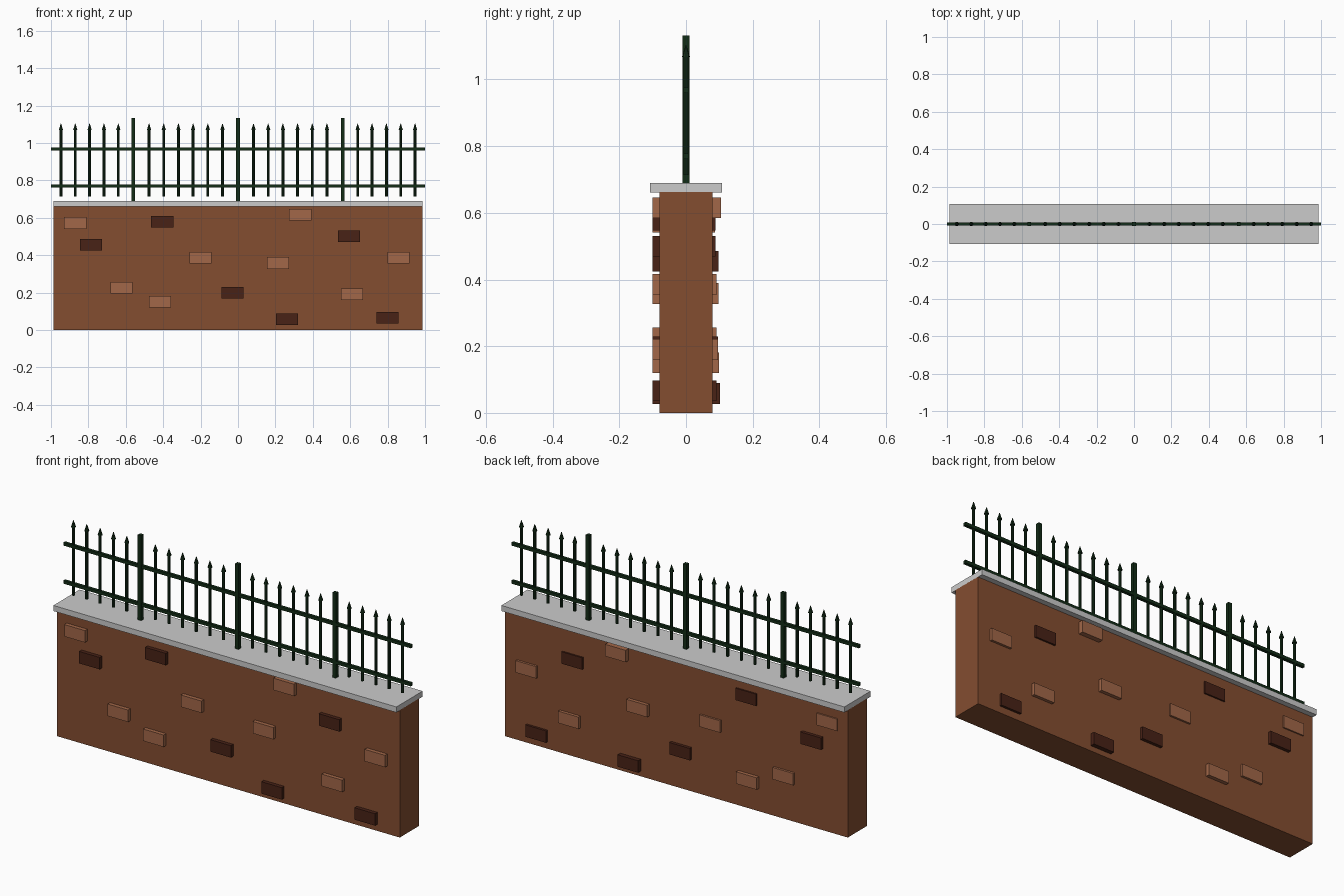
import bpy, bmesh
from mathutils import Matrix, Vector

if "Cube" in bpy.data.objects:
    bpy.data.objects.remove(bpy.data.objects["Cube"])


def material(name, rgb):
    m = bpy.data.materials.new(name)
    m.diffuse_color = (*rgb, 1)
    m.use_nodes = True
    m.node_tree.nodes["Principled BSDF"].inputs["Base Color"].default_value = m.diffuse_color
    return m


BRICK = material("brick", (0.23, 0.075, 0.03))
LIGHT = material("light_brick", (0.36, 0.135, 0.065))
DARK = material("dark_brick", (0.065, 0.016, 0.008))
IRON = material("green_iron", (0.006, 0.025, 0.008))


def finish(name, bm, mat=None):
    me = bpy.data.meshes.new(name)
    bm.to_mesh(me)
    bm.free()
    ob = bpy.data.objects.new(name, me)
    bpy.context.collection.objects.link(ob)
    if mat:
        me.materials.append(mat)
    return ob


def box(bm, lo, hi):
    lo, hi = Vector(lo), Vector(hi)
    mat = Matrix.Translation((lo + hi) / 2) @ Matrix.Diagonal((*(hi - lo), 1))
    bmesh.ops.create_cube(bm, size=1, matrix=mat)


def rod(bm, x, z0, z1, r0, r1, sides=8):
    bmesh.ops.create_cone(bm, cap_ends=True, segments=sides, radius1=r0, radius2=r1,
                          depth=z1 - z0, matrix=Matrix.Translation((x, 0, (z0 + z1) / 2)))


# Wall body and coping slab
bm = bmesh.new()
box(bm, (-0.987, -0.08, 0), (0.987, 0.08, 0.663))
finish("wall", bm, BRICK)
bm = bmesh.new()
box(bm, (-0.987, -0.108, 0.661), (0.987, 0.108, 0.69))
finish("coping", bm)

# Accent bricks run through the wall: x, z, back end
light = [(-.87, .572, .087), (.333, .615, .105), (-.2, .385, .09), (.214, .358, .098),
         (.857, .385, .092), (-.622, .225, .092), (-.417, .15, .099), (.61, .19, .096)]
dark = [(-.405, .578, .088), (-.785, .455, .097), (.594, .5, .089),
        (-.03, .198, .096), (.263, .058, .102), (.8, .066, .092)]
for name, bricks, mat in (("light_bricks", light, LIGHT), ("dark_bricks", dark, DARK)):
    bm = bmesh.new()
    for x, z, back in bricks:
        box(bm, (x - 0.059, -0.1, z - 0.031), (x + 0.059, back, z + 0.031))
    finish(name, bm, mat)

# Fence posts
bm = bmesh.new()
for x in (-0.56, 0, 0.56):
    box(bm, (x - 0.01, -0.01, 0.68), (x + 0.01, 0.01, 1.132))
finish("posts", bm, IRON)

# Horizontal rails
bm = bmesh.new()
for z in (0.77, 0.968):
    box(bm, (-1, -0.008, z - 0.008), (1, 0.008, z + 0.008))
finish("rails", bm, IRON)

# Pickets with pointed tips, mirrored about the middle post
bm = bmesh.new()
inner = [0.083 + 0.0785 * i for i in range(6)]
outer = [0.64 + 0.0767 * i for i in range(5)]
for x in inner + outer:
    for s in (-1, 1):
        rod(bm, s * x, 0.713, 1.075, 0.0075, 0.0075)
        rod(bm, s * x, 1.068, 1.103, 0.012, 0.001)
finish("pickets", bm, IRON)
